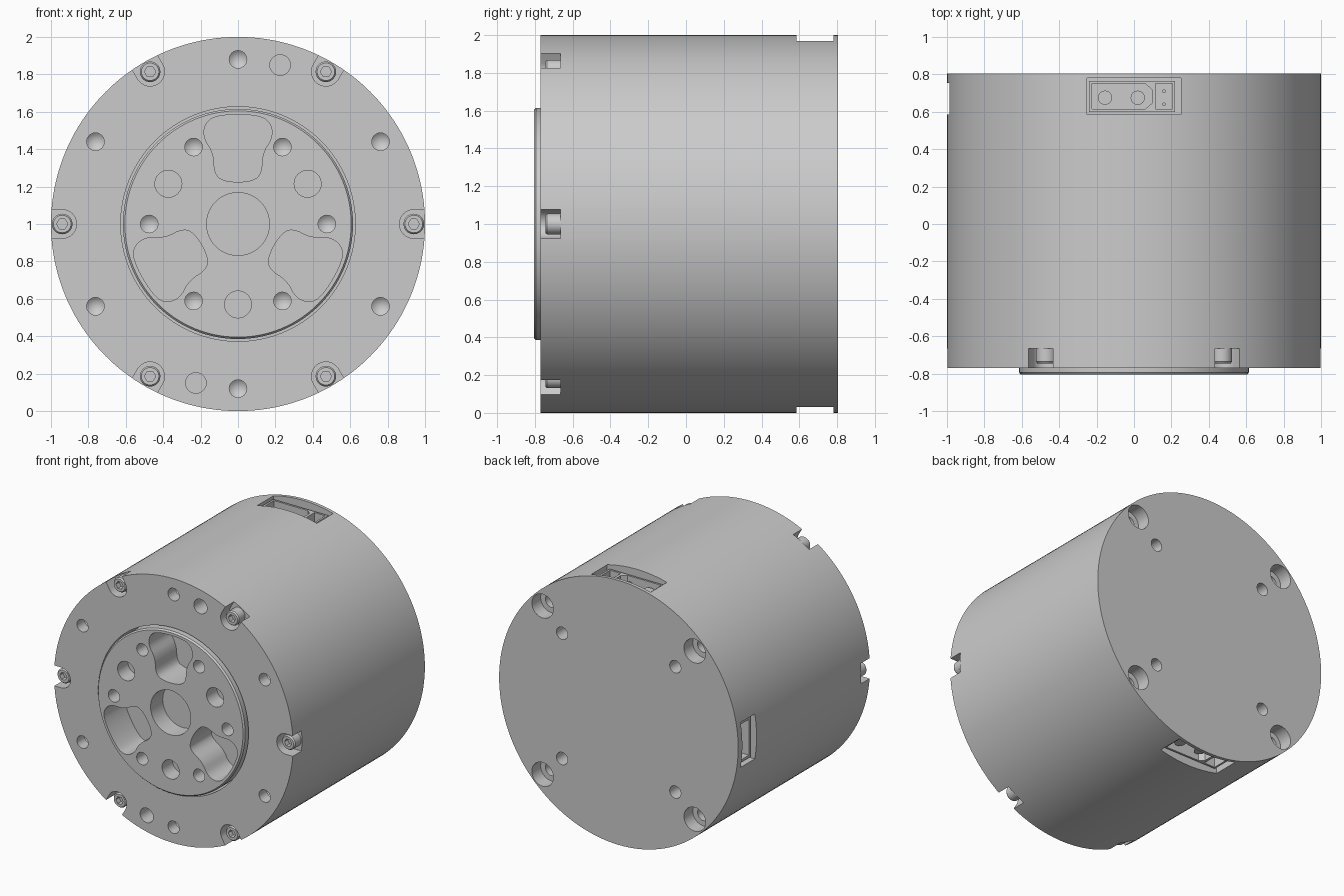
import bpy, bmesh
from math import sin, cos, pi, radians
from mathutils import Matrix, Vector

if "Cube" in bpy.data.objects:
    bpy.data.objects.remove(bpy.data.objects["Cube"], do_unlink=True)

grey = bpy.data.materials.new("light grey metal")
grey.use_nodes = True
COLOUR = (0.6, 0.6, 0.6, 1)
grey.diffuse_color = COLOUR
grey.node_tree.nodes["Principled BSDF"].inputs["Base Color"].default_value = COLOUR

# Local frame (u, v, depth) to the motor axis: u = x, v = height from axis, depth = y
AXIS = Matrix(((1, 0, 0, 0), (0, 0, 1, 0), (0, 1, 0, 1), (0, 0, 0, 1)))


def circle(r, u=0, v=0, n=32):
    return [(u + r * cos(2 * pi * i / n), v + r * sin(2 * pi * i / n)) for i in range(n)]


def rect(u0, u1, v0, v1):
    return [(u0, v0), (u1, v0), (u1, v1), (u0, v1)]


def turn(pts, deg):
    c, s = cos(radians(deg)), sin(radians(deg))
    return [(u * c - v * s, u * s + v * c) for u, v in pts]


def polar(r, deg):
    return r * cos(radians(deg)), r * sin(radians(deg))


def prism(bm, pts, d0, d1, mat=AXIS, end_pts=None):
    """Closed solid between two matching outlines at two depths."""
    a = [bm.verts.new(mat @ Vector((u, v, d0))) for u, v in pts]
    b = [bm.verts.new(mat @ Vector((u, v, d1))) for u, v in (end_pts or pts)]
    faces = [bm.faces.new(a), bm.faces.new(b)]
    for i in range(len(a)):
        j = (i + 1) % len(a)
        faces.append(bm.faces.new((a[i], a[j], b[j], b[i])))
    bmesh.ops.recalc_face_normals(bm, faces=faces)


def drill(bm, r, u, v, d0, d1, tip):
    """Blind hole with a conical bottom."""
    n = 24
    rings = [[bm.verts.new(AXIS @ Vector((x, y, d))) for x, y in circle(r, u, v, n)] for d in (d0, d1)]
    end = bm.verts.new(AXIS @ Vector((u, v, tip)))
    faces = [bm.faces.new(rings[0])]
    for i in range(n):
        j = (i + 1) % n
        faces.append(bm.faces.new((rings[0][i], rings[0][j], rings[1][j], rings[1][i])))
        faces.append(bm.faces.new((rings[1][i], rings[1][j], end)))
    bmesh.ops.recalc_face_normals(bm, faces=faces)


def make(name, bm):
    me = bpy.data.meshes.new(name)
    bm.to_mesh(me)
    bm.free()
    ob = bpy.data.objects.new(name, me)
    bpy.context.collection.objects.link(ob)
    me.materials.append(grey)
    return ob


def finish(ob, cut_bm=None):
    """Subtract the cutter, then smooth the curved faces."""
    bpy.ops.object.select_all(action="DESELECT")
    bpy.context.view_layer.objects.active = ob
    ob.select_set(True)
    if cut_bm:
        cutter = make("cutter", cut_bm)
        cutter.hide_render = True
        mod = ob.modifiers.new("cut", "BOOLEAN")
        mod.operation, mod.solver, mod.use_self = "DIFFERENCE", "EXACT", True
        mod.object = cutter
        bpy.ops.object.modifier_apply(modifier=mod.name)
        bpy.data.objects.remove(cutter, do_unlink=True)
    bpy.ops.object.shade_smooth_by_angle(angle=radians(30))


FRONT, HUB_FRONT, BACK = -0.77, -0.805, 0.805

# Connector bays: around-axis angle, half width, back edge
BAYS = [("top", 0, 0.25, 0.78), ("bottom", 180, 0.25, 0.78), ("side", -90, 0.17, 0.755)]


def bay_matrix(deg):
    return Matrix.Translation((0, 0, 1)) @ Matrix.Rotation(radians(deg), 4, "Y") @ Matrix.Translation((0, 0, 1))


# Housing
body, cut = bmesh.new(), bmesh.new()
prism(body, circle(1, n=160), FRONT, BACK)
prism(cut, circle(0.627, n=128), FRONT - 0.1, -0.42)
arc = [(0.94 + 0.077 * cos(t), 0.077 * sin(t)) for t in [pi / 2 + pi * i / 16 for i in range(17)]]
notch = [(1.1, 0.077)] + arc + [(1.1, -0.077)]
for k in range(6):
    prism(cut, turn(notch, 60 * k), FRONT - 0.1, -0.665)
    drill(cut, 0.047, *polar(0.88, 60 * k + 30), FRONT - 0.1, -0.68, -0.64)
for s in (1, -1):
    prism(cut, circle(0.055, 0.225 * s, 0.85 * s), FRONT - 0.1, -0.62)
for k in range(4):
    u, v = polar(0.9, 45 + 90 * k)
    prism(cut, circle(0.09, u, v), 0.7, BACK + 0.1)
    prism(cut, circle(0.05, u, v, 24), 0.5, 0.72)
    prism(cut, circle(0.047, *polar(0.67, 45 + 90 * k), 24), 0.6, BACK + 0.1)
for name, deg, w, edge in BAYS:
    prism(cut, rect(-w, w, 0.585, edge), -0.3, 0.2, bay_matrix(deg))
finish(make("housing", body), cut)


# Output hub with a chamfered front edge
def rounded(pts, passes=2):
    for _ in range(passes):
        new = []
        for (a, b), (c, d) in zip(pts, pts[1:] + pts[:1]):
            new += [(a * .75 + c * .25, b * .75 + d * .25), (a * .25 + c * .75, b * .25 + d * .75)]
        pts = new
    return pts


hub, cut = bmesh.new(), bmesh.new()
rim = circle(0.615, n=128)
prism(hub, rim, HUB_FRONT + 0.012, -0.4)
prism(hub, circle(0.605, n=128), HUB_FRONT, HUB_FRONT + 0.012, end_pts=rim)
bmesh.ops.remove_doubles(hub, verts=hub.verts[:], dist=1e-5)
inner = [f for f in hub.faces if len(f.verts) > 4 and abs(f.calc_center_median().y - HUB_FRONT - 0.012) < 1e-4]
bmesh.ops.delete(hub, geom=inner, context="FACES_ONLY")
bmesh.ops.recalc_face_normals(hub, faces=hub.faces[:])
half = [(0.07, 0.585), (0.165, 0.56), (0.19, 0.47), (0.13, 0.38), (0.125, 0.26), (0.06, 0.225)]
pocket = rounded(half + [(-u, v) for u, v in reversed(half)])
prism(cut, circle(0.168, n=48), -1, -0.66)
for k in range(3):
    prism(cut, turn(pocket, 120 * k), -1, -0.55)
    prism(cut, circle(0.072, *polar(0.43, 120 * k + 30)), -1, -0.68)
for k in range(6):
    drill(cut, 0.047, *polar(0.475, 60 * k), -1, -0.7, -0.66)
finish(make("output_hub", hub), cut)

# Socket-head screws in the rim notches
heads, cut = bmesh.new(), bmesh.new()
for k in range(6):
    u, v = polar(0.94, 60 * k)
    prism(heads, circle(0.055, u, v), -0.735, -0.66)
    prism(heads, circle(0.055, u, v), -0.735, -0.745, end_pts=circle(0.047, u, v))
    prism(cut, circle(0.03, u, v, 6), -0.8, -0.705)
bmesh.ops.remove_doubles(heads, verts=heads.verts[:], dist=1e-5)
inner = [f for f in heads.faces if len(f.verts) > 4 and abs(f.calc_center_median().y + 0.735) < 1e-4]
bmesh.ops.delete(heads, geom=inner, context="FACES_ONLY")
bmesh.ops.recalc_face_normals(heads, faces=heads.faces[:])
finish(make("rim_screws", heads), cut)

# Connectors inside the bays
for name, deg, w, edge in BAYS:
    m = bay_matrix(deg)
    shell, cut, pins = bmesh.new(), bmesh.new(), bmesh.new()
    if name == "side":
        prism(shell, rect(-0.155, 0.155, 0.6, 0.74), -0.31, -0.04, m)
        prism(cut, rect(-0.135, 0.135, 0.62, 0.72), -0.2, 0.1, m)
        for i in range(4):
            prism(pins, circle(0.01, -0.09 + 0.06 * i, 0.67, 8), -0.21, -0.09, m)
    else:
        prism(shell, rect(-0.24, 0.22, 0.6, 0.765), -0.31, -0.05, m)
        prism(cut, [(-0.225, 0.615), (0.06, 0.615), (0.095, 0.645), (0.095, 0.72),
                    (0.06, 0.75), (-0.225, 0.75)], -0.22, 0.1, m)
        prism(cut, rect(0.115, 0.205, 0.615, 0.75), -0.2, 0.1, m)
        for u in (-0.155, 0.02):
            prism(pins, circle(0.038, u, 0.675, 24), -0.23, -0.08, m)
        for v in (0.64, 0.71):
            prism(pins, circle(0.01, 0.16, v, 8), -0.21, -0.1, m)
    finish(make(name + "_connector", shell), cut)
    finish(make(name + "_connector_pins", pins))
